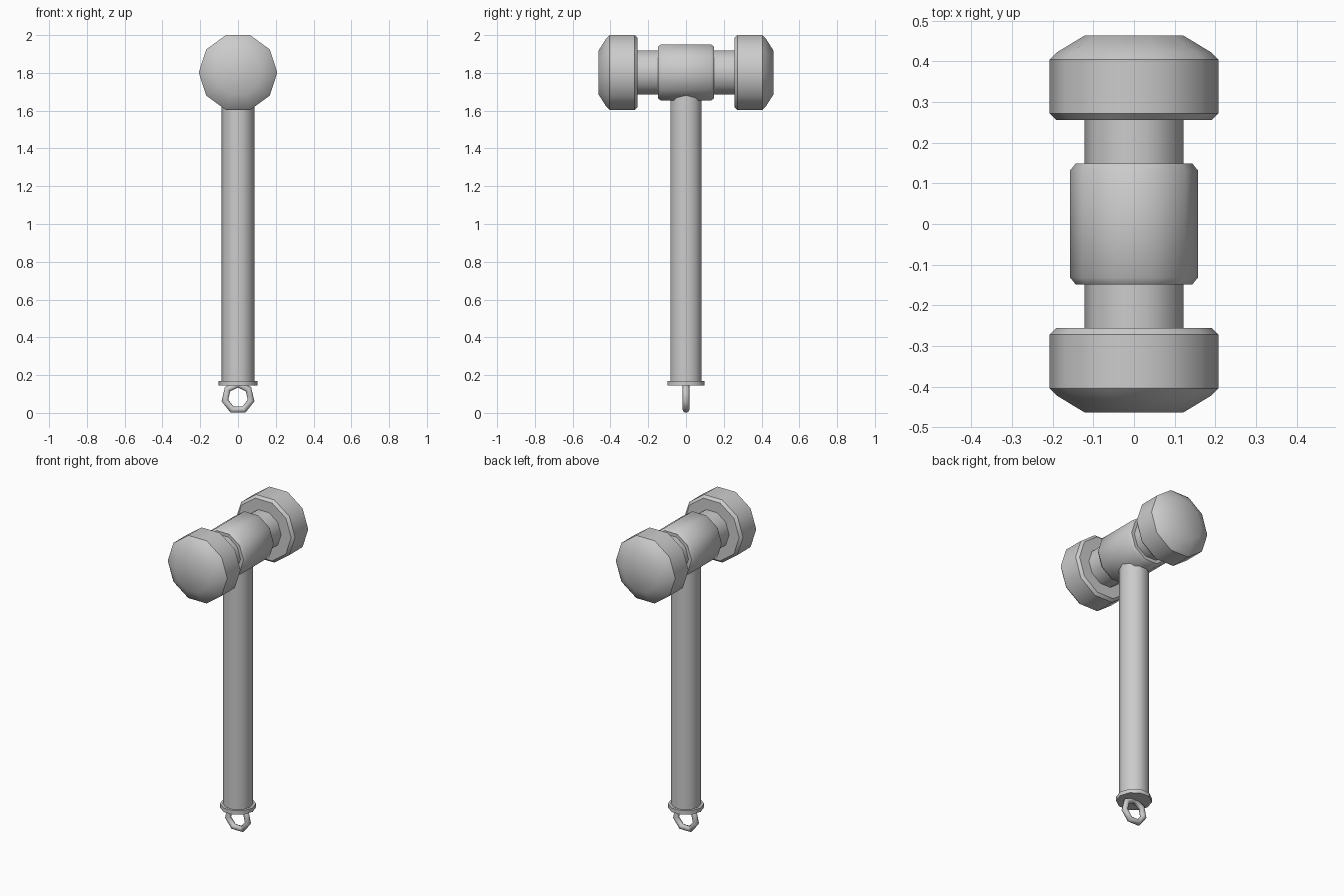
import bpy
import bmesh
import math

cube = bpy.data.objects.get("Cube")
if cube:
    bpy.data.objects.remove(cube, do_unlink=True)

SIDES = 10
HEAD_Z = 1.802

grey = bpy.data.materials.new("plain_grey")
grey.use_nodes = True
grey.diffuse_color = (0.6, 0.6, 0.6, 1)
grey.node_tree.nodes["Principled BSDF"].inputs["Base Color"].default_value = (0.6, 0.6, 0.6, 1)


def finish(obj, angle=40):
    """Give the part its material and smooth shading with sharp bevels."""
    obj.data.materials.append(grey)
    bpy.ops.object.select_all(action="DESELECT")
    obj.select_set(True)
    bpy.context.view_layer.objects.active = obj
    bpy.ops.object.shade_smooth_by_angle(angle=math.radians(angle))


def lathe(name, profile, place):
    """Sweep (radius, distance) points round an axis and cap both ends."""
    bm = bmesh.new()
    rings = []
    for r, d in profile:
        ring = []
        for i in range(SIDES):
            a = math.tau * i / SIDES
            ring.append(bm.verts.new(place(r * math.cos(a), r * math.sin(a), d)))
        rings.append(ring)
    for lower, upper in zip(rings, rings[1:]):
        for i in range(SIDES):
            j = (i + 1) % SIDES
            bm.faces.new((lower[i], lower[j], upper[j], upper[i]))
    bm.faces.new(rings[0])
    bm.faces.new(rings[-1])
    bmesh.ops.recalc_face_normals(bm, faces=bm.faces)
    mesh = bpy.data.meshes.new(name)
    bm.to_mesh(mesh)
    bm.free()
    obj = bpy.data.objects.new(name, mesh)
    bpy.context.collection.objects.link(obj)
    finish(obj)


def along_y(u, v, d):
    return (u, d, HEAD_Z + v)


def along_z(u, v, d):
    return (u, v, d)


# Mallet head: half profile from the middle to one face, mirrored
half = [(0.157, 0.132), (0.143, 0.149), (0.122, 0.149), (0.122, 0.256),
        (0.192, 0.256), (0.208, 0.272), (0.208, 0.404), (0.190, 0.422), (0.122, 0.463)]
lathe("mallet_head", [(r, -d) for r, d in reversed(half)] + half, along_y)

# Handle and the flange at its foot
lathe("handle", [(0.087, 0.16), (0.087, 1.74)], along_z)
lathe("handle_flange", [(0.103, 0.145), (0.103, 0.17)], along_z)

# Seven-sided hanging ring, one corner pointing up into the flange
bpy.ops.mesh.primitive_torus_add(major_segments=7, minor_segments=8,
                                 major_radius=0.071, minor_radius=0.018,
                                 location=(0, 0, 0.081),
                                 rotation=(math.pi / 2, -math.pi / 2, 0))
ring = bpy.context.object
ring.name = "hanging_ring"
finish(ring, 50)
